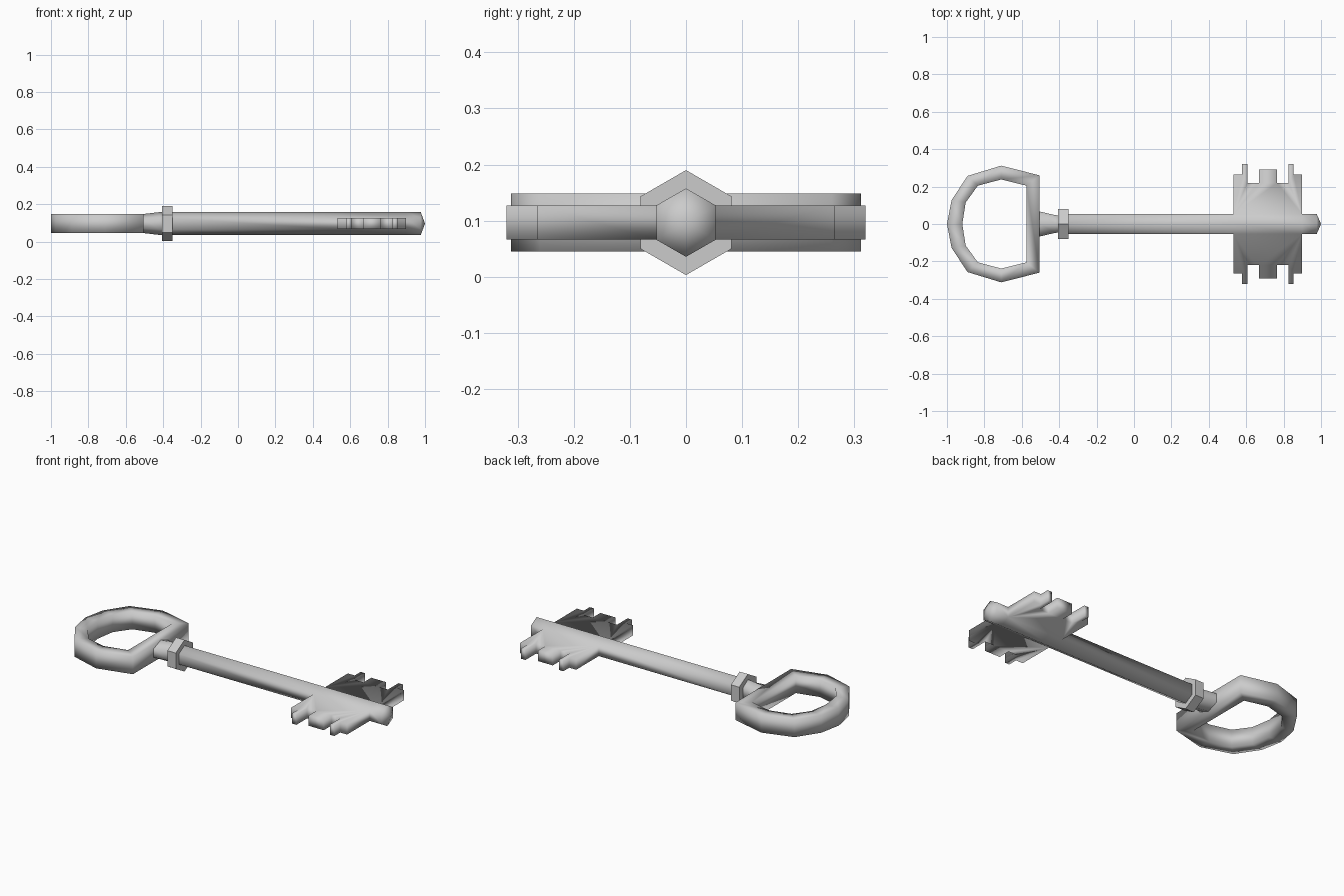
import bpy, bmesh, math

cube = bpy.data.objects.get("Cube")
if cube:
    bpy.data.objects.remove(cube, do_unlink=True)

MID = 0.0965  # height of the key's centre line

steel = bpy.data.materials.new("grey steel")
steel.use_nodes = True
GREY = (0.6, 0.6, 0.6, 1)
steel.diffuse_color = GREY
steel.node_tree.nodes["Principled BSDF"].inputs["Base Color"].default_value = GREY


def finish(bm, name, smooth=True):
    bmesh.ops.recalc_face_normals(bm, faces=bm.faces[:])
    for f in bm.faces:
        f.smooth = smooth
    mesh = bpy.data.meshes.new(name)
    bm.to_mesh(mesh)
    bm.free()
    mesh.materials.append(steel)
    obj = bpy.data.objects.new(name, mesh)
    bpy.context.collection.objects.link(obj)
    return obj


def hex_ring(bm, x, half_width, half_height):
    """Six-sided section with a point at the top and upright sides."""
    ring = []
    for k in range(6):
        a = math.radians(90 + 60 * k)
        y = half_width * math.cos(a) / math.cos(math.pi / 6)
        ring.append(bm.verts.new((x, y, MID + half_height * math.sin(a))))
    return ring


def bridge(bm, r0, r1, skip=()):
    n = len(r0)
    for k in range(n):
        if k not in skip:
            j = (k + 1) % n
            bm.faces.new((r0[k], r0[j], r1[j], r1[k]))


def hex_bar(name, stations, smooth):
    bm = bmesh.new()
    rings = [hex_ring(bm, *s) for s in stations]
    for r0, r1 in zip(rings, rings[1:]):
        bridge(bm, r0, r1)
    bm.faces.new(rings[0])
    bm.faces.new(rings[-1])
    return finish(bm, name, smooth)


# Bow: ring with a rectangular section and a straight bar at the shaft end
outer = [(-0.505, 0.26), (-0.71, 0.312), (-0.89, 0.257), (-0.975, 0.128), (-1, 0)]
inner = [(-0.575, 0.205), (-0.71, 0.238), (-0.835, 0.205), (-0.9, 0.115), (-0.918, 0)]


def mirrored(half):
    return half + [(x, -y) for x, y in half[-2::-1]]


bm = bmesh.new()
loops = []
for pts, dz in ((outer, -0.0515), (outer, 0.0515), (inner, 0.0515), (inner, -0.0515)):
    loops.append([bm.verts.new((x, y, MID + dz)) for x, y in mirrored(pts)])
for i in range(4):
    bridge(bm, loops[i], loops[(i + 1) % 4])
finish(bm, "bow")

# Neck and collar
hex_bar("neck", [(-0.52, 0.07, 0.049), (-0.505, 0.067, 0.051), (-0.42, 0.047, 0.061),
                 (-0.38, 0.045, 0.061)], True)
hex_bar("collar", [(-0.405, 0.081, 0.0935), (-0.35, 0.081, 0.0935)], False)

# Shaft with a blunt point; the upright sides open into the toothed bits
BIT_X = 0.716
bm = bmesh.new()
rings = [hex_ring(bm, x, 0.053, 0.061) for x in (-0.38, BIT_X - 0.183, BIT_X + 0.183, 0.977)]
bm.faces.new(rings[0])
bridge(bm, rings[0], rings[1])
bridge(bm, rings[1], rings[2], skip=(1, 4))
bridge(bm, rings[2], rings[3])
tip = bm.verts.new((1, 0, MID))
for k in range(6):
    bm.faces.new((rings[3][k], rings[3][(k + 1) % 6], tip))

# Toothed bits, grown from both sides of the shaft
teeth = [(0.183, 0.265), (0.138, 0.265), (0.138, 0.32), (0.11, 0.32),
         (0.11, 0.22), (0.049, 0.22), (0.049, 0.292)]
profile = [(BIT_X - x, y) for x, y in teeth] + [(BIT_X + x, y) for x, y in teeth[::-1]]
for side, up, down in ((-1, 1, 2), (1, 5, 4)):
    chains = []
    for k in (up, down):
        z = rings[1][k].co.z
        edge = [bm.verts.new((x, side * y, z)) for x, y in profile]
        chains.append([rings[1][k]] + edge + [rings[2][k]])
        bm.faces.new(chains[-1])
    top, low = chains
    for i in range(len(top) - 1):
        bm.faces.new((top[i], top[i + 1], low[i + 1], low[i]))
finish(bm, "shaft_and_bits")
